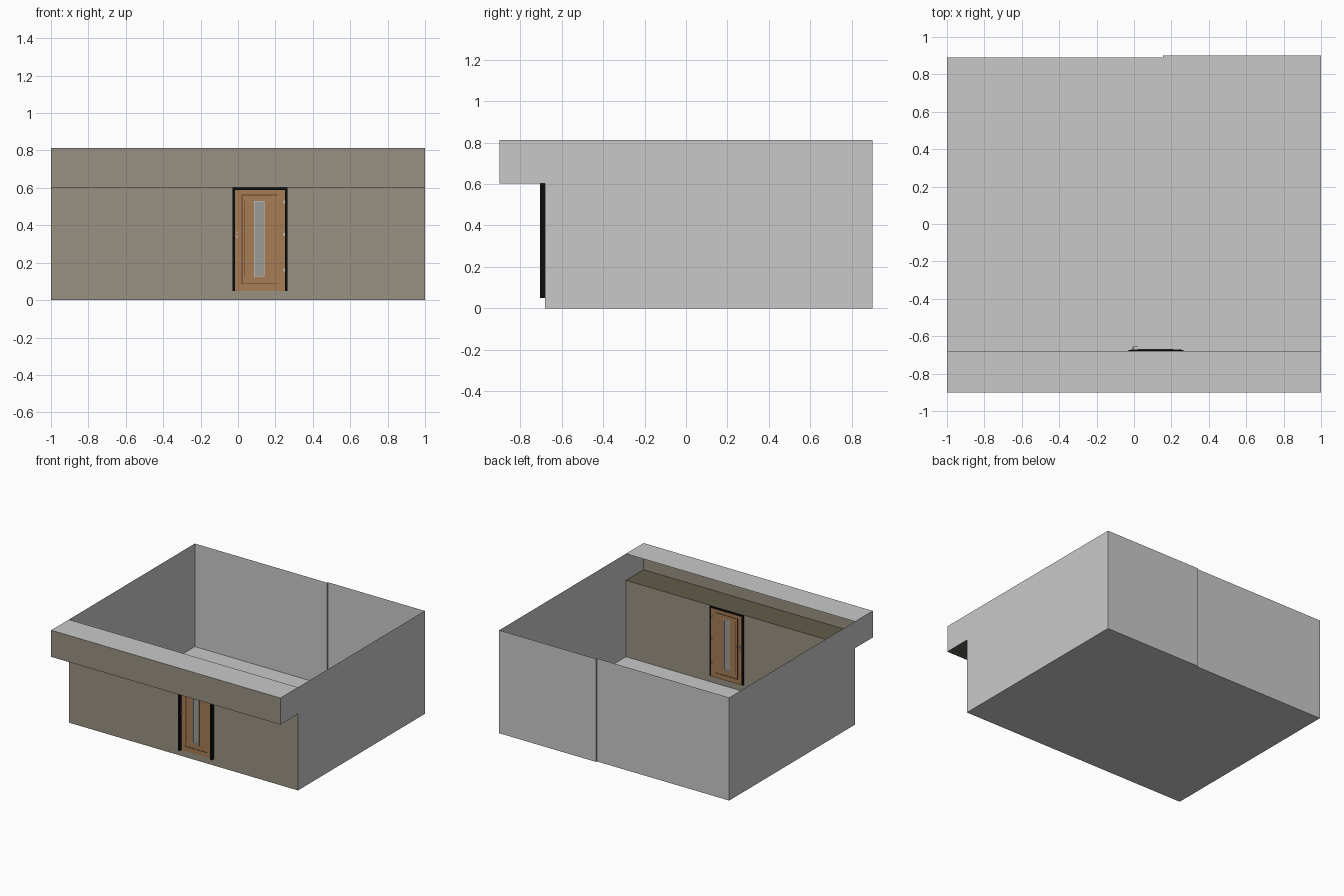
import bpy, bmesh, math

if "Cube" in bpy.data.objects:
    bpy.data.objects.remove(bpy.data.objects["Cube"])

def material(name, rgb):
    m = bpy.data.materials.new(name)
    m.diffuse_color = (*rgb, 1)
    m.use_nodes = True
    m.node_tree.nodes["Principled BSDF"].inputs["Base Color"].default_value = m.diffuse_color
    return m

GREY = material("plaster grey", (0.584, 0.584, 0.584))
TAN = material("facade tan", (0.319, 0.287, 0.227))
OLIVE = material("soffit olive", (0.119, 0.107, 0.069))
BLACK = material("frame black", (0.004, 0.004, 0.004))
WOOD = material("door wood", (0.38, 0.2, 0.09))
GROOVE = material("groove brown", (0.10, 0.055, 0.025))
GLASS = material("glass grey", (0.33, 0.33, 0.31))
METAL = material("light metal", (0.65, 0.65, 0.65))

def sheet(name, mat, *polys):
    """Thin surface made of one or more polygons."""
    bm = bmesh.new()
    for poly in polys:
        bm.faces.new([bm.verts.new(p) for p in poly])
    bmesh.ops.remove_doubles(bm, verts=bm.verts, dist=1e-5)
    return finish(name, mat, bm)

def boxes(name, mat, *bounds):
    """Boxes given as x0, x1, y0, y1, z0, z1."""
    bm = bmesh.new()
    for x0, x1, y0, y1, z0, z1 in bounds:
        vs = bmesh.ops.create_cube(bm, size=1)["verts"]
        for v in vs:
            v.co = ((x0 + x1) / 2 + v.co.x * (x1 - x0),
                    (y0 + y1) / 2 + v.co.y * (y1 - y0),
                    (z0 + z1) / 2 + v.co.z * (z1 - z0))
    return finish(name, mat, bm)

def finish(name, mat, bm):
    me = bpy.data.meshes.new(name)
    bm.to_mesh(me)
    bm.free()
    ob = bpy.data.objects.new(name, me)
    me.materials.append(mat)
    bpy.context.collection.objects.link(ob)
    return ob

def xz(x0, x1, y, z0, z1):
    return [(x0, y, z0), (x1, y, z0), (x1, y, z1), (x0, y, z1)]

def xy(x0, x1, y0, y1, z):
    return [(x0, y0, z), (x1, y0, z), (x1, y1, z), (x0, y1, z)]

F, B, E = -0.68, 0.9, -0.9       # front wall, back wall, eave
H, S = 0.813, 0.603              # wall top, soffit height
STEP = 0.155                     # jog in the back wall
DX0, DX1, DZ = -0.03, 0.265, 0.05  # door opening

# Room shell, open at the top
sheet("floor", GREY, xy(-1, STEP, F, 0.89, 0), xy(STEP, 1, F, B, 0))
for name, x, back in (("left_wall", -1, 0.89), ("right_wall", 1, B)):
    prof = [(F, 0), (back, 0), (back, H), (E, H), (E, S), (F, S)]
    if x < 0:
        prof.reverse()
    sheet(name, GREY, [(x, y, z) for y, z in prof])
sheet("back_wall", GREY,
      xz(-1, STEP, 0.89, 0, H)[::-1], xz(STEP, 1, B, 0, H)[::-1],
      [(STEP, 0.89, 0), (STEP, B, 0), (STEP, B, H), (STEP, 0.89, H)])

# Front wall around the door opening, and the hollow overhang
sheet("front_wall", TAN, xz(-1, DX0, F, 0, S), xz(DX1, 1, F, 0, S),
      xz(DX0, DX1, F, 0, DZ))
sheet("fascia", TAN, xz(-1, 1, E, S, H))
sheet("soffit", OLIVE, xy(-1, 1, E, F, S)[::-1])
sheet("overhang_roof", GREY, xy(-1, 1, E, F, H))

# Door frame
boxes("door_frame", BLACK,
      (DX0, DX0 + 0.015, -0.705, -0.674, DZ, 0.602),
      (DX1 - 0.015, DX1, -0.705, -0.674, DZ, 0.602),
      (DX0 + 0.015, DX1 - 0.015, -0.705, -0.674, 0.589, 0.602))

# Door leaf built around the window slot
L, R, T, Y0, Y1 = DX0 + 0.015, DX1 - 0.015, 0.589, -0.685, -0.671
gx0, gx1, gz0, gz1 = 0.085, 0.142, 0.125, 0.53
boxes("door_leaf", WOOD, (L, gx0, Y0, Y1, DZ, T), (gx1, R, Y0, Y1, DZ, T),
      (gx0, gx1, Y0, Y1, DZ, gz0), (gx0, gx1, Y0, Y1, gz1, T))
boxes("door_glass", GLASS, (gx0, gx1, -0.679, -0.677, gz0, gz1))
w = 0.004
boxes("glass_trim", METAL, (gx1 - w, gx1, Y0 - .001, Y1 + .001, gz0, gz1),
      (gx0, gx0 + w / 2, Y0 - .001, Y1 + .001, gz0, gz1),
      (gx0, gx1, Y0 - .001, Y1 + .001, gz0, gz0 + w),
      (gx0, gx1, Y0 - .001, Y1 + .001, gz1 - w, gz1))

# C-shaped groove lines, on both sides of the leaf
lines = []
for y0, y1 in ((Y0 - 0.002, Y0), (Y1, Y1 + 0.002)):
    lines += [(0.018, 0.023, y0, y1, 0.085, 0.565), (0.032, 0.036, y0, y1, 0.125, 0.53),
              (0.023, 0.21, y0, y1, 0.56, 0.565), (0.023, 0.21, y0, y1, 0.085, 0.09)]
boxes("door_grooves", GROOVE, *lines)

# Hinges, and lever handles on both sides
boxes("hinges", METAL, *[(0.244, 0.251, Y0 - .003, Y1 + .003, z - .008, z + .008)
                         for z in (0.16, 0.35, 0.525)])
boxes("door_handle", METAL, (-0.009, -0.004, -0.7, -0.656, 0.347, 0.353),
      (-0.009, 0.022, -0.658, -0.654, 0.347, 0.353),
      (-0.009, -0.003, Y0 - .002, Y1 + .002, 0.335, 0.362))
